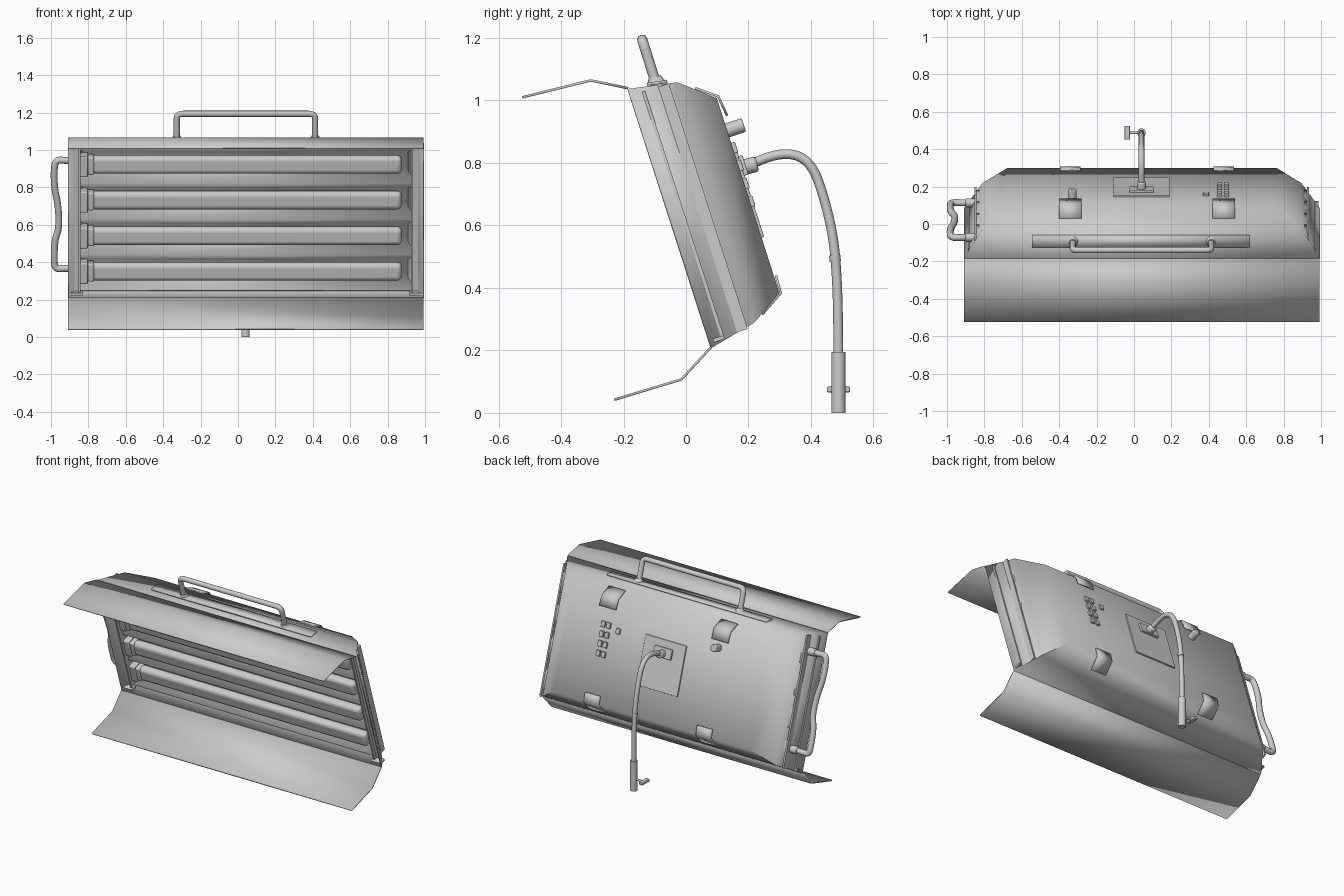
import bpy, bmesh, math
from mathutils import Matrix, Vector

if "Cube" in bpy.data.objects:
    bpy.data.objects.remove(bpy.data.objects["Cube"])

XC = 0.0425                      # middle of the housing in x
X0, X1 = -0.908, 0.993           # housing ends
S, C = 0.306, 0.952              # tilt of the housing


def tilt(p):
    """Housing coordinates (x, up the panel, depth to the back) to world."""
    x, v, n = p
    return Vector((x, 0.08 - S * v + C * n, 0.21 + C * v + S * n))


def finish(ob, angle=35, solid=0, bevel=0, segs=3):
    if solid:
        m = ob.modifiers.new("thickness", 'SOLIDIFY')
        m.thickness, m.offset = solid, 0
    if bevel:
        m = ob.modifiers.new("bevel", 'BEVEL')
        m.width, m.segments = bevel, segs
    bpy.ops.object.select_all(action='DESELECT')
    ob.select_set(True)
    bpy.context.view_layer.objects.active = ob
    bpy.ops.object.shade_smooth_by_angle(angle=math.radians(angle))
    return ob


def from_bm(name, bm, local=True, **kw):
    if local:
        for v in bm.verts:
            v.co = tilt(v.co)
    bmesh.ops.recalc_face_normals(bm, faces=bm.faces)
    me = bpy.data.meshes.new(name)
    bm.to_mesh(me)
    bm.free()
    ob = bpy.data.objects.new(name, me)
    bpy.context.collection.objects.link(ob)
    return finish(ob, **kw)


def box(name, lo, hi, local=True, **kw):
    bm = bmesh.new()
    bmesh.ops.create_cube(bm, size=1)
    for v in bm.verts:
        v.co = [(a + b) / 2 + c * (b - a) for a, b, c in zip(lo, hi, v.co)]
    return from_bm(name, bm, local, **kw)


def sheet(name, profile, x0, x1, local=True, solid=0.008, **kw):
    """Bent sheet: a profile swept along x."""
    bm = bmesh.new()
    rows = [[bm.verts.new((x, a, b)) for x in (x0, x1)] for a, b in profile]
    for r, s in zip(rows, rows[1:]):
        bm.faces.new((r[0], r[1], s[1], s[0]))
    return from_bm(name, bm, local, solid=solid, **kw)


def rod(name, a, b, r, r2=None, bevel=0):
    """Straight cylinder or cone between two world points."""
    a, b = Vector(a), Vector(b)
    bm = bmesh.new()
    mat = Matrix.Translation((a + b) / 2) @ (b - a).to_track_quat('Z', 'Y').to_matrix().to_4x4()
    bmesh.ops.create_cone(bm, cap_ends=True, segments=24, radius1=r, radius2=r2 or r,
                          depth=(b - a).length, matrix=mat)
    return from_bm(name, bm, False, bevel=bevel, segs=2)


def tube(name, pts, r):
    """Round tube along a smooth path."""
    cu = bpy.data.curves.new(name, 'CURVE')
    cu.dimensions, cu.bevel_depth, cu.bevel_resolution = '3D', r, 4
    cu.use_fill_caps = True
    sp = cu.splines.new('NURBS')
    sp.points.add(len(pts) - 1)
    for q, p in zip(sp.points, pts):
        q.co = (*p, 1)
    sp.order_u, sp.use_endpoint_u, sp.resolution_u = 3, True, 6
    ob = bpy.data.objects.new(name, cu)
    bpy.context.collection.objects.link(ob)
    bpy.ops.object.select_all(action='DESELECT')
    ob.select_set(True)
    bpy.context.view_layer.objects.active = ob
    bpy.ops.object.convert(target='MESH')
    return finish(bpy.context.object, 50)


# Housing: open-fronted tray of stepped rings
bm = bmesh.new()
rings = []
for half, lo, hi, n in ((0.95, 0, 0.866, 0), (0.85, 0.035, 0.838, 0.154), (0.72, 0.10, 0.752, 0.258)):
    rings.append([bm.verts.new((XC + sx * half, v, n))
                  for sx, v in ((-1, lo), (1, lo), (1, hi), (-1, hi))])
for a, b in zip(rings, rings[1:]):
    for i in range(4):
        j = (i + 1) % 4
        bm.faces.new((a[i], a[j], b[j], b[i]))
bm.faces.new(rings[-1])
from_bm("housing", bm, angle=62, solid=0.008)

# Upper and lower flaps
sheet("upper_flap", [(-0.185, 1.039), (-0.305, 1.064), (-0.524, 1.01)], X0, X1, False)
sheet("lower_flap", [(0.08, 0.21), (-0.015, 0.107), (-0.23, 0.042)], X0, X1, False)

# Reflector troughs, end walls and stiles
prof = [(0.025, 0.05)]
for i in range(4):
    c = 0.127 + 0.2 * i
    prof += [(c - 0.055, 0.125), (c + 0.055, 0.125), (c + 0.10, 0.05)]
sheet("reflector", prof, -0.85, 0.932)
for side, xa, xb in (("left", -0.887, -0.847), ("right", 0.93, 0.972)):
    box(side + "_stile", (xa, 0.018, 0.04), (xb, 0.845, 0.05))
    inner = xb if side == "left" else xa
    box(side + "_end_wall", (inner - 0.005, 0.02, 0.02), (inner + 0.005, 0.845, 0.13))
    box(side + "_foot", (xa - 0.015, 0.012, 0.005), (xb + 0.015, 0.024, 0.05))

# Lamps with sockets and collars
for i in range(4):
    c = 0.125 + 0.2 * i
    box(f"lamp_{i}", (-0.79, c - 0.049, 0.045), (0.875, c + 0.049, 0.105), bevel=0.024, segs=4)
    box(f"lamp_socket_{i}", (-0.85, c - 0.062, 0.04), (-0.803, c + 0.055, 0.12), bevel=0.006)
    box(f"lamp_collar_{i}", (-0.803, c - 0.05, 0.042), (-0.77, c + 0.05, 0.11), bevel=0.008)

# Top carrying handle on its plate
sheet("handle_plate", [(-0.125, 1.052), (-0.06, 1.06)], -0.545, 0.62, False, 0.01)
top = [(0.37, -0.095, 1.05), (0.37, -0.115, 1.115), (0.37, -0.123, 1.14),
       (0.37, -0.14, 1.194), (0.30, -0.14, 1.194)]
path = [(XC - a, y, z) for a, y, z in top] + [(XC + a, y, z) for a, y, z in reversed(top)]
tube("top_handle", path, 0.0165)
for sx in (-1, 1):
    rod("handle_foot", (XC + sx * 0.37, -0.095, 1.055), (XC + sx * 0.37, -0.101, 1.075), 0.03, 0.02)

# Left side handle
side = [(-0.85, 0.14, 0.08), (-0.92, 0.14, 0.08), (-0.98, 0.135, 0.08), (-0.983, 0.20, 0.08),
        (-0.98, 0.30, 0.08), (-0.955, 0.37, 0.08), (-0.962, 0.50, 0.08), (-0.98, 0.58, 0.08),
        (-0.985, 0.68, 0.08), (-0.975, 0.75, 0.08), (-0.92, 0.745, 0.08), (-0.85, 0.745, 0.08)]
tube("side_handle", [tilt(p) for p in side], 0.0185)
for v in (0.14, 0.745):
    rod("side_handle_foot", tilt((-0.84, v, 0.08)), tilt((-0.90, v, 0.08)), 0.024, bevel=0.005)

# Hinge brackets folded over the back edges
for x in (-0.34, 0.48):
    sheet("upper_bracket", [(0.69, 0.276), (0.757, 0.268), (0.805, 0.206)], x - 0.06, x + 0.06)
    sheet("lower_bracket", [(0.155, 0.268), (0.097, 0.266), (0.05, 0.188)], x - 0.055, x + 0.055)

# Back plate, knob and switch buttons
box("back_plate", (-0.11, 0.285, 0.255), (0.19, 0.60, 0.27), bevel=0.003)
rod("knob", tilt((-0.33, 0.645, 0.25)), tilt((-0.33, 0.645, 0.318)), 0.023, bevel=0.005)
for r in range(4):
    for x in (0.457, 0.495):
        v = 0.405 + 0.06 * r
        box("vent_button", (x - 0.014, v - 0.018, 0.255), (x + 0.014, v + 0.018, 0.274), bevel=0.003)
box("switch", (0.37, 0.55, 0.255), (0.40, 0.585, 0.272), bevel=0.003)

# Curved support arm with mount, joint and ground socket
AX = 0.04
box("arm_mount", (AX - 0.065, 0.49, 0.268), (AX + 0.065, 0.555, 0.284), bevel=0.004)
rod("arm_stub", (AX, 0.15, 0.778), (AX, 0.195, 0.788), 0.02)
rod("arm_joint", (AX, 0.18, 0.785), (AX, 0.228, 0.797), 0.025, bevel=0.008)
tube("support_arm", [(AX, y, z) for y, z in (
    (0.20, 0.79), (0.25, 0.818), (0.34, 0.834), (0.405, 0.795), (0.445, 0.68),
    (0.472, 0.56), (0.482, 0.45), (0.487, 0.32), (0.488, 0.15))], 0.0155)
rod("arm_collar", (AX, 0.4755, 0.505), (AX, 0.478, 0.485), 0.018)
rod("ground_socket", (AX, 0.488, 0), (AX, 0.488, 0.195), 0.0225)
rod("clamp_screw", (AX, 0.488, 0.075), (-0.035, 0.488, 0.075), 0.007)
box("clamp_wing", (-0.05, 0.451, 0.066), (-0.022, 0.525, 0.084), False, bevel=0.004)
